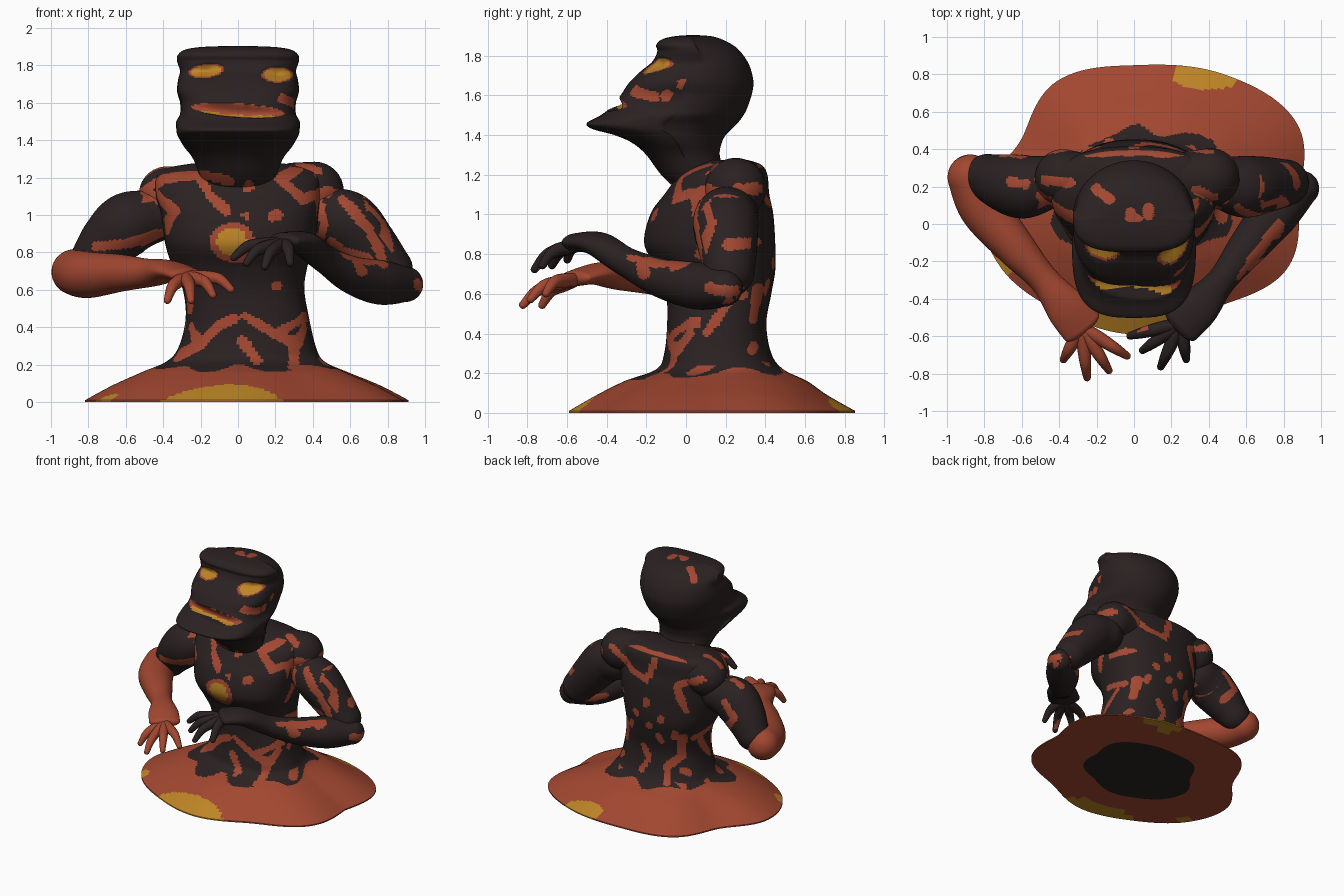
import bpy, bmesh, math
from mathutils import Vector, noise

cube = bpy.data.objects.get("Cube")
if cube:
    bpy.data.objects.remove(cube)


def material(name, rgb):
    m = bpy.data.materials.new(name)
    m.use_nodes = True
    m.diffuse_color = (*rgb, 1)
    bsdf = next(n for n in m.node_tree.nodes if n.type == 'BSDF_PRINCIPLED')
    bsdf.inputs["Base Color"].default_value = (*rgb, 1)
    bsdf.inputs["Roughness"].default_value = 0.8
    return m


MATS = [material("charcoal crust", (0.024, 0.0155, 0.0155)),
        material("lava red", (0.36, 0.063, 0.03)),
        material("amber glow", (0.515, 0.235, 0.019))]
CRUST, LAVA, AMBER = range(3)


def spline(rows, n):
    """Smooth interpolation through rows of numbers."""
    out, last = [], len(rows) - 1
    for i in range(last):
        quad = [rows[min(max(i + k, 0), last)] for k in (-1, 0, 1, 2)]
        for j in range(n):
            t = j / n
            out.append([0.5 * (2 * q + (r - p) * t + (2 * p - 5 * q + 4 * r - s) * t * t
                               + (3 * q - p - 3 * r + s) * t ** 3) for p, q, r, s in zip(*quad)])
    return out + [list(rows[-1])]


def skin(name, rings, paint):
    """Join rings of points into a closed, smooth, painted surface."""
    bm = bmesh.new()
    loops = [[bm.verts.new(p) for p in ring] for ring in rings]
    for a, b in zip(loops, loops[1:]):
        for i in range(len(a)):
            k = (i + 1) % len(a)
            bm.faces.new((a[i], a[k], b[k], b[i]))
    bm.faces.new(loops[0][::-1])
    bm.faces.new(loops[-1])
    bmesh.ops.recalc_face_normals(bm, faces=bm.faces)
    for f in bm.faces:
        f.smooth = True
        f.material_index = paint(f.calc_center_median(), f.normal)
    me = bpy.data.meshes.new(name)
    bm.to_mesh(me)
    bm.free()
    me.set_sharp_from_angle(angle=math.radians(55))
    for m in MATS:
        me.materials.append(m)
    bpy.context.collection.objects.link(bpy.data.objects.new(name, me))


def power(v, e):
    return math.copysign(abs(v) ** (2 / e), v)


# Glowing cracks as strokes seen along one axis: front, back, side, top
FRONT = [[(-.5, 1.13), (-.4, 1.19), (-.2, 1.22), (-.04, 1.18)], [(-.2, 1.2), (-.15, 1.1), (-.06, 1.02)],
         [(.32, 1.25), (.22, 1.19), (.35, 1.08), (.48, 1.13)], [(.43, 1.08), (.46, .95), (.43, .85)],
         [(.05, 1.15), (.06, 1.16)], [(.04, 1), (.05, .99)], [(.18, .99), (.21, 1)],
         [(-.33, .24), (-.2, .31), (-.1, .41), (-.02, .45)], [(.04, .46), (.18, .37), (.3, .32), (.3, .2)],
         [(.2, .36), (.36, .45)], [(.02, .33), (.1, .22)], [(.2, .62), (.21, .62)], [(-.27, .5), (-.26, .6)],
         [(-.46, 1.12), (-.34, 1.02), (-.4, .91), (-.6, .84), (-.76, .83)], [(.5, .86), (.56, .8), (.7, .77)],
         [(.56, 1.08), (.7, .93), (.78, .74)]]
BACK = [[(.4, 1.2), (.2, 1.07), (.05, 1.04), (0, 1.2)], [(-.42, 1.15), (-.2, 1.05), (-.27, .85)],
        [(.05, .85), (.04, .87)], [(.2, .65), (.21, .62)], [(-.05, .6), (-.06, .57)], [(.14, .75), (.15, .76)],
        [(-.08, .75), (-.09, .77)], [(.02, .68), (.03, .67)], [(-.18, .65), (-.17, .62)],
        [(.1, .48), (.05, .38), (.1, .3)], [(-.2, .45), (-.1, .35), (-.14, .25)],
        [(-.6, 1), (-.7, .9), (-.62, .8)]]
SIDE = [[(.08, 1.12), (.13, .96), (.07, .8)], [(.21, .85), (.36, .86)], [(.12, .63), (.28, .6)],
        [(-.23, .8), (-.21, .7)], [(.1, 1.1), (.35, 1.13)], [(.1, .4), (.22, .56)],
        [(-.07, .3), (.02, .4)], [(.34, .48), (.37, .62)], [(.33, .32), (.34, .33)],
        [(-.25, 1.62), (-.16, 1.59)], [(-.02, 1.65), (-.02, 1.66)], [(-.1, 1.59), (-.09, 1.6)]]
TOP = [[(-.2, .19), (-.13, .13)], [(-.02, .04), (-.02, .06)], [(.08, .05), (.08, .08)],
       [(-.66, .23), (-.58, .21)], [(-.5, .24), (-.34, .22)], [(-.5, .02), (-.48, .12)],
       [(.47, .03), (.42, .14), (.34, .18)], [(-.25, .39), (.3, .39)], [(.78, 0), (.62, -.2)]]
STROKES = [[[complex(*p) for p in s] for s in group] for group in (FRONT, BACK, SIDE, TOP)]


def gap(p, a, b):
    d = b - a
    t = ((p - a) * d.conjugate()).real / abs(d) ** 2
    return abs(p - a - d * min(max(t, 0), 1))


def cracks(c, n):
    width = 0.027 + 0.014 * noise.noise(c * 9)
    side = n.x > .5 or (n.x < -.5 and c.x > -.45 and c.z < .7)
    views = ((n.y < -.25 and c.y > -.3 and c.z < 1.3, c.x, c.z), (n.y > .25 and c.z < 1.3, c.x, c.z),
             (side, c.y, c.z), (n.z > .6, c.x, c.y))
    for (seen, u, v), group in zip(views, STROKES):
        if seen:
            p = complex(u, v)
            if any(gap(p, a, b) < width for s in group for a, b in zip(s, s[1:])):
                return LAVA
    return CRUST


# Torso rising from a spreading pool: z, centre x, centre y, radius x, radius y, wavy edge
WAVE = spline([(r,) for r in (.98, 1.13, 1.07, 1, 1.02, .86, .98, 1, .97, 1, .93, 1.05, .98)], 14)
GLOWS = [(Vector((-.12, -.57, 0)), .36), (Vector((.38, .79, .03)), .18), (Vector((-.72, -.22, 0)), .12)]


def body_ring(row):
    z, cx, cy, rx, ry, wavy = row
    ring = []
    for (r,) in WAVE[:-1]:
        a = math.tau * len(ring) / (len(WAVE) - 1)
        k = 1 + (r - 1) * wavy
        e = 2.4 - .4 * wavy
        ring.append((cx + rx * k * power(math.cos(a), e), cy + ry * k * power(math.sin(a), e), z))
    return ring


def pool_paint(c):
    for g, r in GLOWS:
        d = c - g
        if Vector((d.x, 2.2 * d.y, 2.2 * d.z)).length < r:
            return AMBER
    return LAVA


def body_paint(c, n):
    if n.z < -.9 and c.z < .005:
        return CRUST if abs(c.x - .03) < .05 and abs(c.y - .13) < .1 else pool_paint(c)
    lobes = .018 * math.sin(7 * math.atan2(c.y - .15, c.x)) + .03 * noise.noise(c * 6)
    if c.z < .19 + .06 * c.y + lobes:
        return pool_paint(c)
    if n.y < 0:
        wound = math.hypot((c.x + .03) / 1.1, c.z - .85) + .015 * noise.noise(c * 8)
        if wound < .11:
            return AMBER if wound < .078 else LAVA
    return cracks(c, n)


body = [(.01, .03, .13, .86, .72, 1), (.09, .03, .13, .71, .58, 1), (.16, .03, .15, .55, .46, .8),
        (.22, .04, .17, .42, .32, .3), (.3, .05, .16, .365, .27, 0), (.45, .05, .155, .33, .25, 0),
        (.6, .03, .165, .325, .265, 0), (.72, .01, .155, .36, .295, 0), (.85, .01, .12, .4, .33, 0),
        (1, .01, .13, .42, .31, 0), (1.1, 0, .155, .44, .265, 0), (1.2, 0, .19, .44, .22, 0),
        (1.25, 0, .22, .38, .16, 0), (1.275, 0, .22, .25, .09, 0)]
under = [(0, .03, .13, .86 * k, .72 * k, 1) for k in (.53, .6, .7, .8, .9, 1)]
skin("torso_and_pool", [body_ring(r) for r in under + spline(body, 14)], body_paint)

# Head with sunken eyes and a wide mouth: z, front y, back y, half width, skull half width
head = [(1.1, -.02, .16, .15, .15), (1.2, -.125, .19, .2, .18), (1.3, -.2, .17, .24, .2),
        (1.36, -.27, .18, .285, .22), (1.4, -.36, .2, .31, .24), (1.43, -.47, .23, .325, .26),
        (1.46, -.5, .26, .33, .275), (1.5, -.43, .29, .33, .295), (1.54, -.38, .31, .31, .31),
        (1.6, -.33, .33, .305, .325), (1.66, -.29, .34, .325, .33), (1.72, -.23, .33, .32, .325),
        (1.77, -.17, .31, .31, .31), (1.82, -.145, .275, .325, .28), (1.855, -.15, .235, .322, .24),
        (1.883, -.12, .18, .285, .18), (1.898, -.06, .13, .2, .11), (1.904, .01, .06, .05, .03)]


def mouth(x, z):
    return math.hypot(x / .25, (z - 1.56 + .07 * x) / .036)


def eye(x, z):
    return min(math.hypot((x + .17) / .095, (z - 1.77 - .1 * (x + .17)) / .038),
               math.hypot((x - .21) / .085, (z - 1.75) / .042))


def head_ring(row):
    z, front, back, half, skull = row
    mid, ring = (front + back) / 2, []
    for i in range(200):
        s, c = math.sin(math.tau * i / 200), math.cos(math.tau * i / 200)
        e = 2 if s > 0 else 2.2 + .8 * min(max((z - 1.25) / .2, 0), 1)
        wide = half + (skull - half) * max(s, 0) ** .5
        x, y, drop = wide * power(c, e), mid + (back - front) / 2 * power(s, e), 0
        if y < mid:
            hollow = max(0, 1 - mouth(x, z) ** 2)
            y += .05 * hollow + .035 * max(0, 1.2 - eye(x, z))
            drop = .025 * hollow
        ring.append((x, y, z - drop))
    return ring


def head_paint(c, n):
    if c.y < .02 and eye(c.x, c.z) < 1:
        return AMBER if eye(c.x, c.z) < .85 else LAVA
    # the mouth floor glows behind the lower lip
    if c.y < -.2 and abs(c.x) < .25 and mouth(c.x, c.z) < 1:
        return AMBER if n.z > .72 and abs(c.x) < .2 and c.z < 1.545 - .07 * c.x else LAVA
    return cracks(c, n)


skin("head", [head_ring(r) for r in spline(head, 8)], head_paint)


# Limbs: x, y, z, radius, flatness, with rounded ends
def limb(name, rows, n, seg, paint):
    path = spline(rows, n)
    pts = [Vector(r[:3]) for r in path]
    rings = []

    def add(p, t, r, flat):
        side = t.cross(Vector((0, 0, 1))).normalized()
        up = side.cross(t)
        rings.append([p + side * r * math.cos(math.tau * i / seg) + up * r * flat * math.sin(math.tau * i / seg)
                      for i in range(seg)])

    for i, (p, row) in enumerate(zip(pts, path)):
        t = (pts[min(i + 1, len(pts) - 1)] - pts[max(i - 1, 0)]).normalized()
        r, flat = row[3:]
        dome = [math.pi / 2 * k / 8 for k in range(1, 8)]
        if i == 0:
            for a in reversed(dome):
                add(p - t * r * flat * math.sin(a), t, r * math.cos(a), flat)
        add(p, t, r, flat)
        if i == len(pts) - 1:
            for a in dome:
                add(p + t * r * flat * math.sin(a), t, r * math.cos(a), flat)
    skin(name, rings, paint)


def arm(side, shoulder, upper, fore, tips, paint):
    limb(side + "_shoulder", shoulder, 12, 72, cracks)
    limb(side + "_upper_arm", upper, 20, 72, cracks)
    limb(side + "_forearm", fore, 16, 56, paint)
    palm = Vector(fore[-1][:3])
    for i, tip in enumerate(map(Vector, tips)):
        rows = [(*(palm.lerp(tip, t) + Vector((0, 0, lift))), r, 1)
                for t, lift, r in ((.12, 0, .034), (.4, .02, .036), (.72, .035, .03), (.97, 0, .02))]
        limb(f"{side}_finger_{i + 1}", rows, 5, 14, paint)


arm("right", [(-.28, .24, 1.12, .14, 1), (-.38, .25, 1.11, .15, 1)],
    [(-.47, .22, .99, .145, 1), (-.59, .2, .95, .17, 1),
     (-.69, .22, .86, .155, 1), (-.78, .25, .75, .125, 1)],
    [(-.875, .25, .695, .122, 1), (-.8, .08, .68, .13, .95), (-.63, -.13, .69, .105, .95),
     (-.48, -.3, .69, .08, .95), (-.36, -.45, .7, .11, .5), (-.28, -.55, .68, .115, .35)],
    [(-.38, -.73, .54), (-.25, -.83, .54), (-.13, -.79, .57), (-.03, -.71, .6)], lambda c, n: LAVA)
arm("left", [(.3, .24, 1.13, .15, 1), (.41, .25, 1.13, .155, 1)],
    [(.48, .22, 1, .145, 1), (.59, .2, .96, .165, 1),
     (.7, .21, .84, .15, 1), (.81, .22, .71, .125, 1)],
    [(.895, .19, .63, .095, 1), (.76, .06, .64, .125, .95), (.61, -.12, .68, .105, .95),
     (.47, -.3, .76, .078, .95), (.35, -.44, .85, .11, .55), (.25, -.53, .86, .12, .4)],
    [(-.03, -.6, .77), (.04, -.68, .74), (.14, -.77, .72), (.28, -.73, .74)], cracks)
